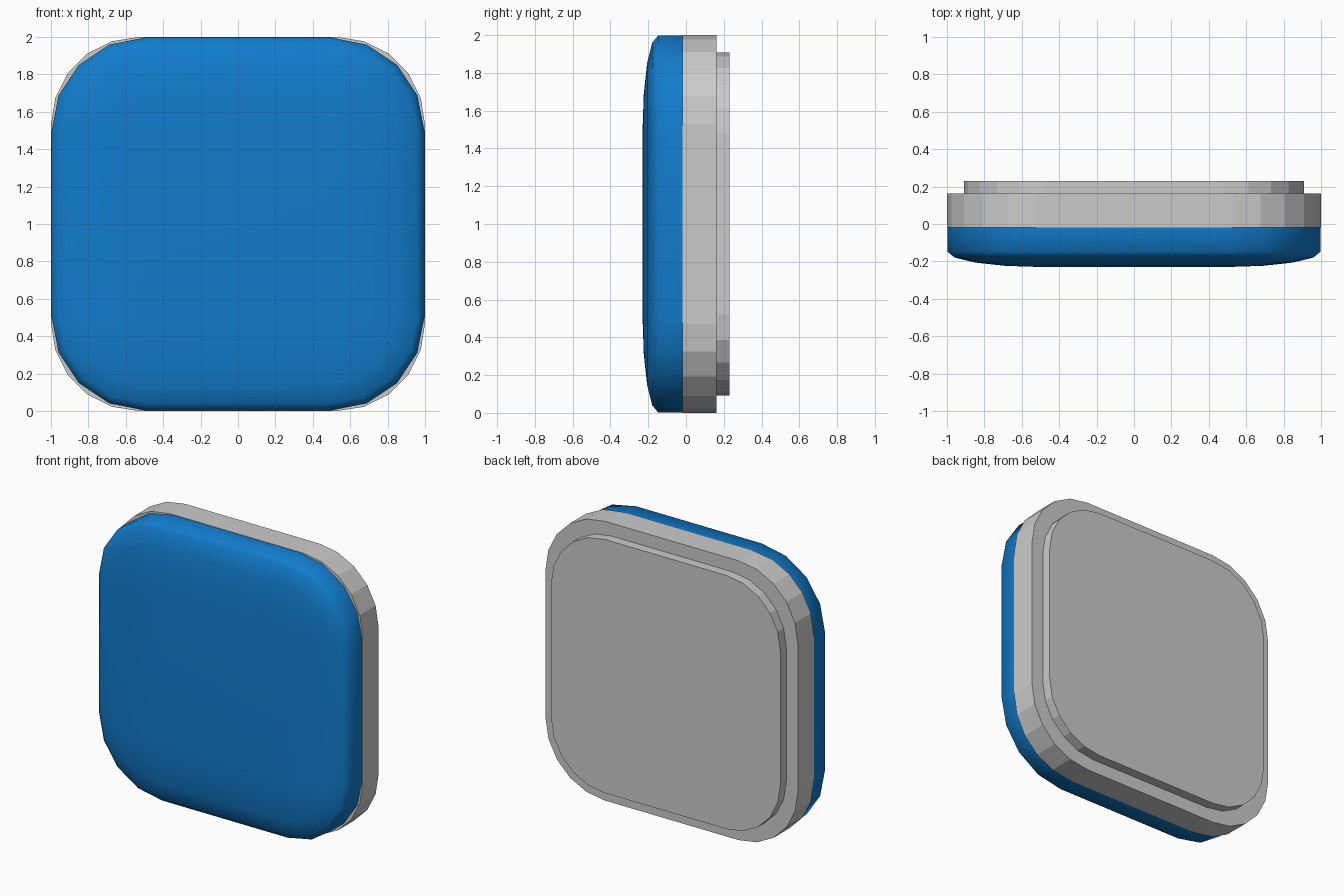
import bpy, bmesh
from math import sin, cos, pi, radians

if "Cube" in bpy.data.objects:
    bpy.data.objects.remove(bpy.data.objects["Cube"])


def outline(core, radius, segments):
    """Rounded square in x/z: arcs of the given radius around the core's corners."""
    pts = []
    for q, (sx, sz) in enumerate([(1, 1), (-1, 1), (-1, -1), (1, -1)]):
        for i in range(segments + 1):
            a = q * pi / 2 + i * pi / 2 / segments
            pts.append((sx * core + radius * cos(a), 1 + sz * core + radius * sin(a)))
    return pts


def loft(name, rings):
    """Skin a list of (y, outline) rings and cap both ends."""
    bm = bmesh.new()
    loops = [[bm.verts.new((x, y, z)) for x, z in pts] for y, pts in rings]
    for a, b in zip(loops, loops[1:]):
        for i in range(len(a)):
            j = (i + 1) % len(a)
            bm.faces.new((a[i], a[j], b[j], b[i]))
    bm.faces.new(loops[0])
    bm.faces.new(loops[-1])
    bmesh.ops.remove_doubles(bm, verts=bm.verts, dist=1e-4)
    bmesh.ops.recalc_face_normals(bm, faces=bm.faces)
    mesh = bpy.data.meshes.new(name)
    bm.to_mesh(mesh)
    bm.free()
    obj = bpy.data.objects.new(name, mesh)
    bpy.context.collection.objects.link(obj)
    return obj


# Grey body and the smaller plate behind it, flat shaded
body = outline(0.53, 0.47, 5)
plate = outline(0.53 * 0.908, 0.47 * 0.908, 5)
loft("body", [(-0.018, body), (0.162, body)])
loft("back_plate", [(0.162, plate), (0.23, plate)])

# Blue domed front: straight rim, then a squashed quarter round to the flat face
STEPS = 4
rings = [(-0.018, outline(0.497, 0.5, STEPS))]
for i in range(STEPS + 1):
    t = i * pi / 2 / STEPS
    rings.append((-0.148 - 0.082 * sin(t), outline(0.497, 0.5 * cos(t), STEPS)))
front = loft("front_cushion", rings)

blue = bpy.data.materials.new("blue")
blue.diffuse_color = (0.006, 0.2, 0.6, 1)
blue.use_nodes = True
blue.node_tree.nodes["Principled BSDF"].inputs["Base Color"].default_value = blue.diffuse_color
front.data.materials.append(blue)
bpy.context.view_layer.objects.active = front
front.select_set(True)
bpy.ops.object.shade_smooth_by_angle(angle=radians(65))
